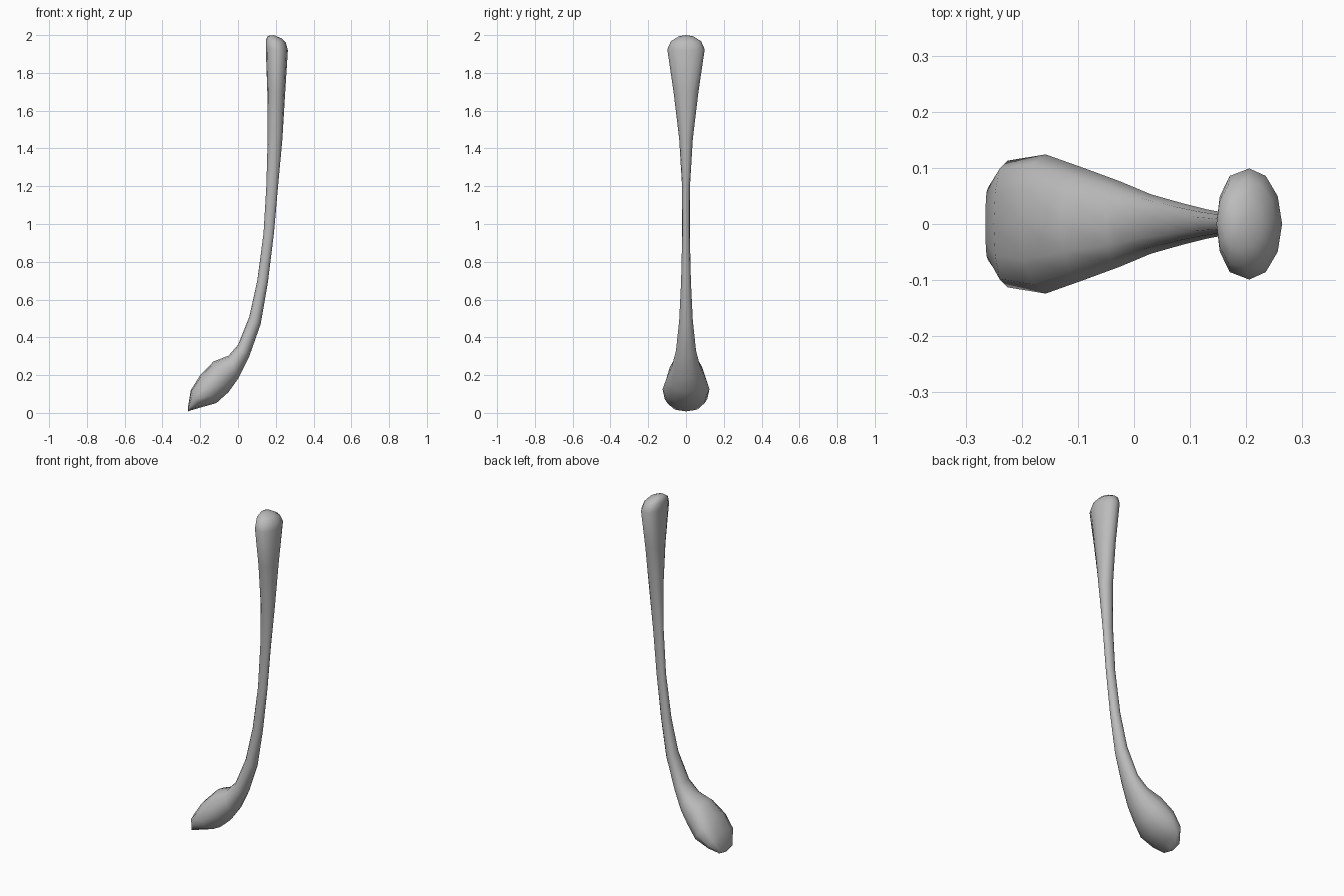
import bpy, bmesh, math
from mathutils import Vector

cube = bpy.data.objects.get("Cube")
if cube:
    bpy.data.objects.remove(cube)

grey = bpy.data.materials.new("plain_grey")
grey.use_nodes = True
color = (0.5, 0.5, 0.5, 1)
grey.diffuse_color = color
grey.node_tree.nodes["Principled BSDF"].inputs["Base Color"].default_value = color

SIDES = 12

# Cross-sections from tip to top: inner x, inner z, outer x, outer z, half width
SECTIONS = [
    (-.265, .03, -.255, .012, .065),
    (-.25, .12, -.2, .028, .113),
    (-.2, .2, -.115, .052, .124),
    (-.13, .272, -.05, .11, .1),
    (-.05, .303, 0, .18, .076),
    (0, .36, .06, .3, .053),
    (.06, .51, .12, .47, .036),
    (.102, .7, .158, .69, .026),
    (.135, .95, .19, .95, .02),
    (.15, 1.2, .212, 1.2, .021),
    (.157, 1.45, .235, 1.45, .036),
    (.155, 1.7, .25, 1.7, .066),
    (.147, 1.93, .264, 1.92, .099),
    (.147, 1.975, .253, 1.96, .08),
    (.158, 1.996, .23, 1.983, .045),
]
TIP = Vector((-.265, 0, .008))
TOP = Vector((.19, 0, 2))


def add_ring(bm, ix, iz, ox, oz, width):
    """Rounded section whose inner side is flatter than its outer side."""
    inner, outer = Vector((ix, 0, iz)), Vector((ox, 0, oz))
    middle, half = (inner + outer) / 2, (outer - inner) / 2
    ring = []
    for i in range(SIDES):
        a = math.tau * i / SIDES
        c = math.cos(a)
        if c < 0:
            c = -abs(c) ** 0.75
        ring.append(bm.verts.new(middle + half * c + Vector((0, width * math.sin(a), 0))))
    return ring


# One continuous lofted body: broad foot, slim neck, flared top
bm = bmesh.new()
rings = [add_ring(bm, *s) for s in SECTIONS]
for low, high in zip(rings, rings[1:]):
    for i in range(SIDES):
        j = (i + 1) % SIDES
        bm.faces.new((low[i], low[j], high[j], high[i]))

# Rounded closed ends
for ring, point in ((rings[0], TIP), (rings[-1], TOP)):
    end = bm.verts.new(point)
    for i in range(SIDES):
        bm.faces.new((ring[i], ring[(i + 1) % SIDES], end))
bmesh.ops.recalc_face_normals(bm, faces=bm.faces[:])

mesh = bpy.data.meshes.new("curved_handle")
bm.to_mesh(mesh)
bm.free()
mesh.materials.append(grey)
body = bpy.data.objects.new("curved_handle", mesh)
bpy.context.collection.objects.link(body)

bpy.ops.object.select_all(action='DESELECT')
body.select_set(True)
bpy.context.view_layer.objects.active = body
bpy.ops.object.shade_smooth_by_angle(angle=math.radians(60))
